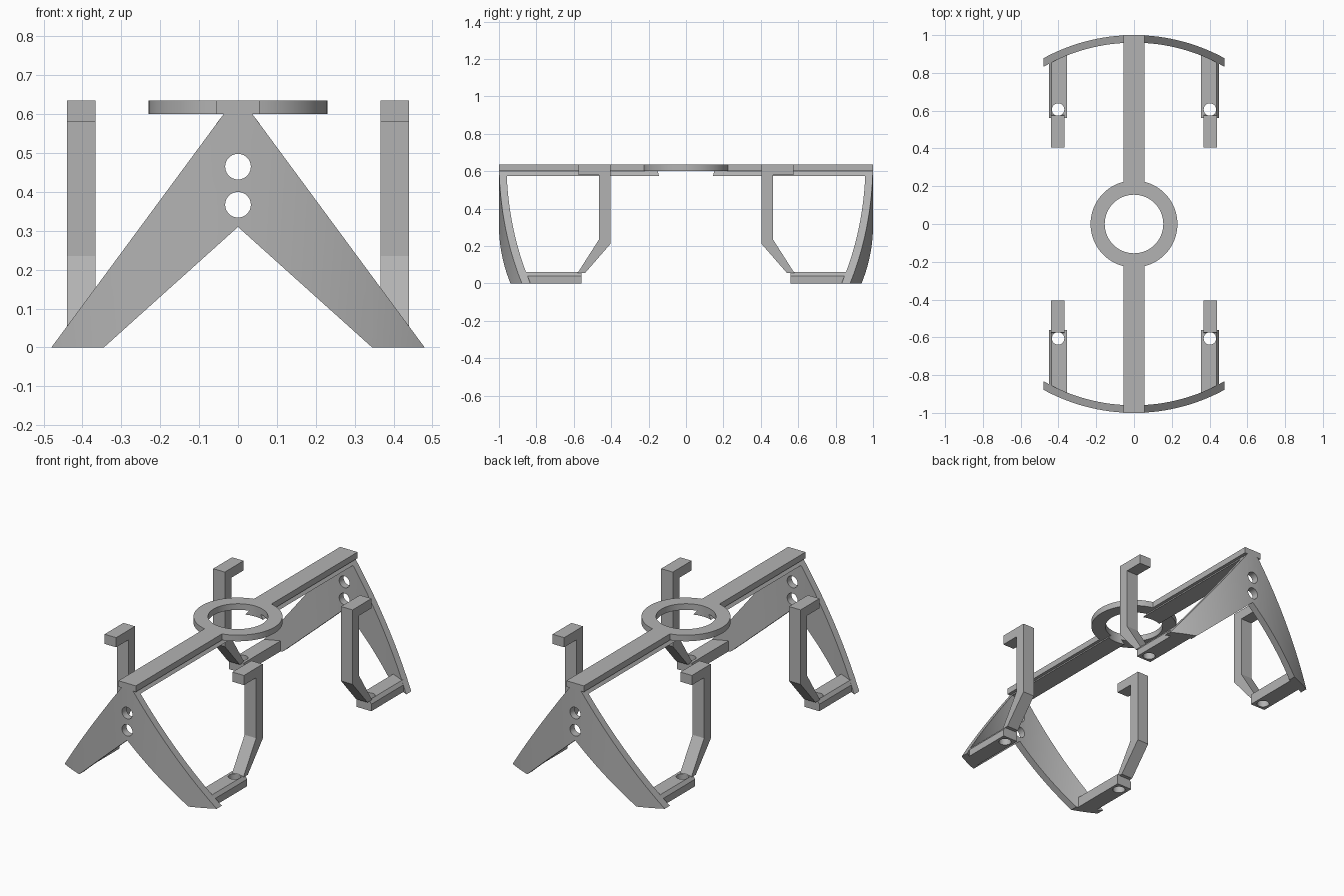
import bpy, bmesh, math

if "Cube" in bpy.data.objects:
    bpy.data.objects.remove(bpy.data.objects["Cube"])

# Single matte grey
grey = bpy.data.materials.new("light_grey")
GREY = (0.45, 0.45, 0.45, 1)
grey.use_nodes = True
grey.diffuse_color = GREY
grey.node_tree.nodes["Principled BSDF"].inputs["Base Color"].default_value = GREY


def prism(name, outline, axis, start, end, sx=1, sy=1):
    """Extrude a 2D outline along an axis, optionally mirrored in x and y."""
    place = {
        "x": lambda a, b, t: (t * sx, a * sy, b),
        "y": lambda a, b, t: (a * sx, t * sy, b),
        "z": lambda a, b, t: (a * sx, b * sy, t),
    }[axis]
    bm = bmesh.new()
    low, high = ([bm.verts.new(place(a, b, t)) for a, b in outline] for t in (start, end))
    bm.faces.new(low)
    bm.faces.new(high)
    n = len(outline)
    for i in range(n):
        j = (i + 1) % n
        bm.faces.new((low[i], low[j], high[j], high[i]))
    bmesh.ops.recalc_face_normals(bm, faces=bm.faces)
    mesh = bpy.data.meshes.new(name)
    bm.to_mesh(mesh)
    bm.free()
    mesh.materials.append(grey)
    obj = bpy.data.objects.new(name, mesh)
    bpy.context.collection.objects.link(obj)
    return obj


def circle(radius, steps, ca=0, cb=0):
    return [(ca + radius * math.cos(math.tau * i / steps),
             cb + radius * math.sin(math.tau * i / steps)) for i in range(steps)]


def boolean(obj, operation, cutter):
    """Apply a boolean and discard the cutter."""
    mod = obj.modifiers.new("cut", "BOOLEAN")
    mod.operation, mod.solver, mod.object = operation, "EXACT", cutter
    cutter.hide_render = True
    graph = bpy.context.evaluated_depsgraph_get()
    mesh = bpy.data.meshes.new_from_object(obj.evaluated_get(graph))
    obj.modifiers.clear()
    obj.data = mesh
    bpy.data.objects.remove(cutter)


def smooth(obj):
    bpy.ops.object.select_all(action="DESELECT")
    obj.select_set(True)
    bpy.context.view_layer.objects.active = obj
    bpy.ops.object.shade_smooth_by_angle(angle=math.radians(25))


def ring_cutter():
    return prism("cutter", circle(0.155, 96), "z", 0.4, 0.8)


# Top beam merging into the central ring
RING, HALF = 0.23, 0.055
a0 = math.asin(HALF / RING)
right_arc = []
for i in range(49):
    ang = -math.pi / 2 + a0 + (math.pi - 2 * a0) * i / 48
    right_arc.append((RING * math.cos(ang), RING * math.sin(ang)))
right_side = [(HALF, -1)] + right_arc + [(HALF, 1)]
left_side = [(-x, -y) for x, y in right_side]
beam = prism("top_beam_and_ring", right_side + left_side, "z", 0.6, 0.635)
boolean(beam, "DIFFERENCE", ring_cutter())
smooth(beam)

# Flared rib beneath the beam
rib = prism("beam_rib", [(-0.037, 0.6), (-0.056, 0.575), (0.056, 0.575), (0.037, 0.6)],
            "y", -0.97, 0.97)
boolean(rib, "DIFFERENCE", ring_cutter())
smooth(rib)

# Curved A-shaped end frames
a_half = [(0.037, 0.6), (0.48, 0), (0.345, 0)]
a_shape = a_half + [(0, 0.31)] + [(-x, z) for x, z in reversed(a_half)]
for end, sy in (("front", -1), ("back", 1)):
    frame = prism(end + "_frame", a_shape, "y", 0.6, 1.2, sy=sy)
    boolean(frame, "INTERSECT", prism("cutter", circle(1, 192), "z", -0.2, 0.8))
    boolean(frame, "DIFFERENCE", prism("cutter", circle(0.96, 192), "z", -0.3, 0.9))
    for height in (0.465, 0.367):
        boolean(frame, "DIFFERENCE",
                prism("cutter", circle(0.033, 40, 0, height), "y", 0.5, 1.3, sy=sy))
    smooth(frame)

# Feet and hooked arms at the four corners
foot_shape = [(0.355, 0), (0.45, 0), (0.45, 0.04), (0.436, 0.06), (0.355, 0.06)]
arm_shape = [(0.405, 0.635), (0.575, 0.635), (0.575, 0.58), (0.465, 0.58),
             (0.465, 0.235), (0.58, 0.055), (0.54, 0.055), (0.405, 0.21)]
for end, sy in (("front", -1), ("back", 1)):
    for side, sx in (("right", -1), ("left", 1)):
        foot = prism(f"{end}_{side}_foot", foot_shape, "y", 0.56, 1.1, sx, sy)
        boolean(foot, "INTERSECT", prism("cutter", circle(0.975, 192), "z", -0.2, 0.3))
        arm = prism(f"{end}_{side}_arm", arm_shape, "x", 0.367, 0.44, sx, sy)
        for part in (foot, arm):
            boolean(part, "DIFFERENCE",
                    prism("cutter", circle(0.033, 40, 0.402, 0.606), "z", -0.1, 0.3, sx, sy))
            smooth(part)
